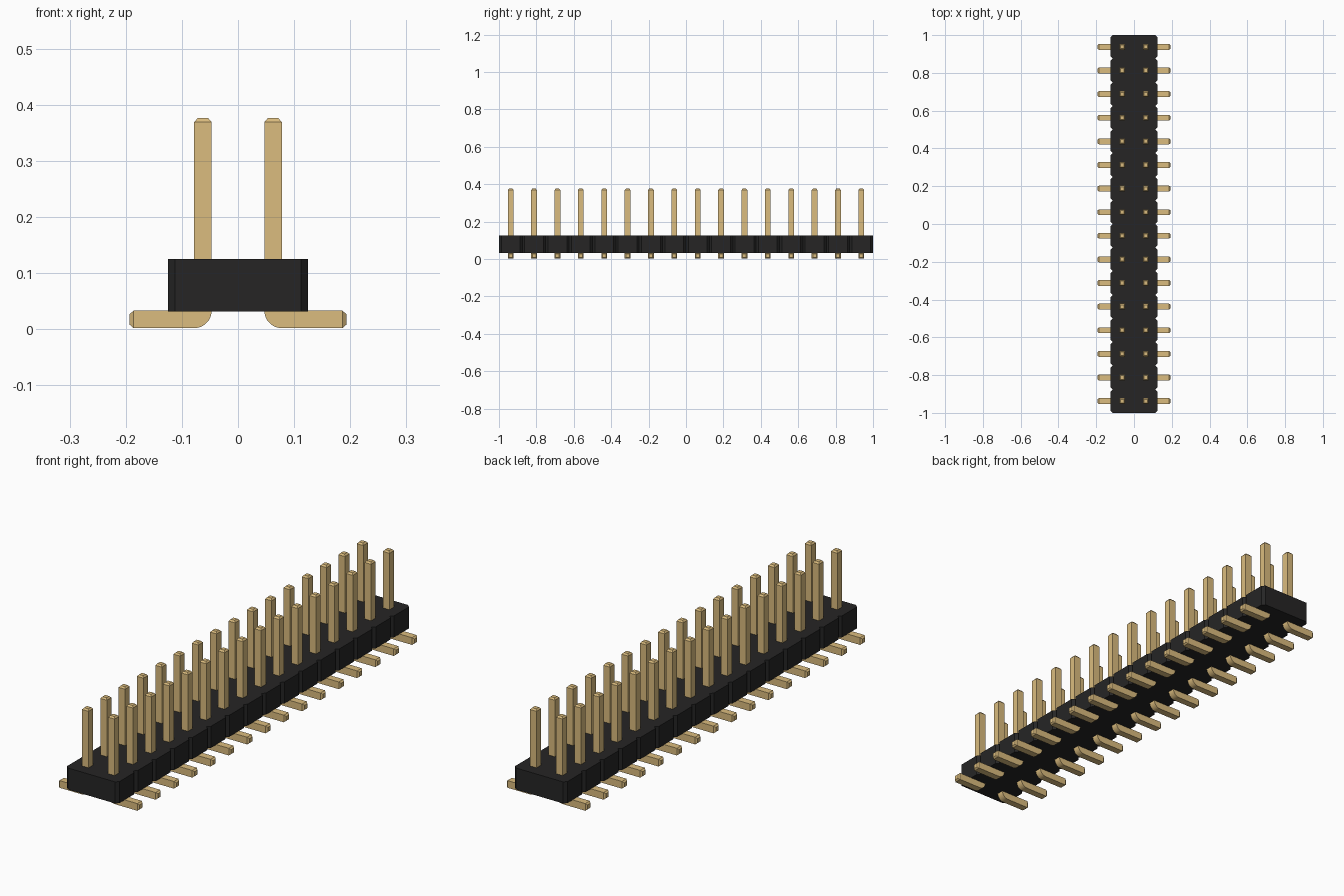
import bpy, bmesh, math
from mathutils import Vector

cube = bpy.data.objects.get("Cube")
if cube:
    bpy.data.objects.remove(cube, do_unlink=True)

ROWS = 16
PITCH = 2 / ROWS
CHAMFER = 0.0125
BASE_Z, TOP_Z = 0.032, 0.125      # housing bottom and top
PIN = 0.031                       # square pin thickness
PIN_OUT = 0.078                   # outer face of an upright pin
PIN_TOP, FOOT_END = 0.375, 0.193
TIP, TIP_INSET = 0.007, 0.006     # tapered pin ends


def material(name, color):
    m = bpy.data.materials.new(name)
    m.use_nodes = True
    rgba = (*color, 1)
    m.diffuse_color = rgba
    bsdf = next(n for n in m.node_tree.nodes if n.type == 'BSDF_PRINCIPLED')
    bsdf.inputs["Base Color"].default_value = rgba
    return m


def make_object(name, bm, mat):
    bmesh.ops.recalc_face_normals(bm, faces=bm.faces)
    mesh = bpy.data.meshes.new(name)
    bm.to_mesh(mesh)
    bm.free()
    mesh.materials.append(mat)
    ob = bpy.data.objects.new(name, mesh)
    bpy.context.collection.objects.link(ob)
    return ob


black = material("black plastic", (0.019, 0.0185, 0.0185))
gold = material("gold metal", (0.708, 0.504, 0.210))

# Housing: one block with chamfered notches between the rows
right_edge = []
for i in range(ROWS):
    y0, y1 = -1 + i * PITCH, -1 + (i + 1) * PITCH
    right_edge += [(0.125 - CHAMFER, y0), (0.125, y0 + CHAMFER),
                   (0.125, y1 - CHAMFER)]
right_edge.append((0.125 - CHAMFER, 1))
outline = right_edge + [(-x, y) for x, y in reversed(right_edge)]

bm = bmesh.new()
base = bm.faces.new([bm.verts.new((x, y, BASE_Z)) for x, y in outline])
grown = bmesh.ops.extrude_face_region(bm, geom=[base])["geom"]
bmesh.ops.translate(bm, vec=(0, 0, TOP_Z - BASE_Z),
                    verts=[v for v in grown if isinstance(v, bmesh.types.BMVert)])
make_object("housing", bm, black)

# Pin: square section swept down the post, round the elbow and along the foot
bm = bmesh.new()
pivot = Vector((PIN_OUT, 0, BASE_Z))


def section(origin, angle, inset=0.0):
    """Square ring; origin lies on the outer face, angle turns it to the foot."""
    across = Vector((-math.cos(angle), 0, -math.sin(angle)))
    h = PIN / 2 - inset
    return [bm.verts.new(origin + across * d + Vector((0, y, 0)))
            for d, y in ((inset, -h), (PIN - inset, -h), (PIN - inset, h), (inset, h))]


rings = [section(Vector((PIN_OUT, 0, PIN_TOP)), 0, TIP_INSET),
         section(Vector((PIN_OUT, 0, PIN_TOP - TIP)), 0)]
STEPS = 8
rings += [section(pivot, math.pi / 2 * k / STEPS) for k in range(STEPS + 1)]
rings += [section(Vector((FOOT_END - TIP, 0, BASE_Z)), math.pi / 2),
          section(Vector((FOOT_END, 0, BASE_Z)), math.pi / 2, TIP_INSET)]
for a, b in zip(rings, rings[1:]):
    for k in range(4):
        n = (k + 1) % 4
        bm.faces.new((a[k], a[n], b[n], b[k]))
bm.faces.new(rings[0])
bm.faces.new(rings[-1])
bmesh.ops.remove_doubles(bm, verts=bm.verts, dist=1e-5)
bmesh.ops.dissolve_degenerate(bm, edges=bm.edges, dist=1e-5)
bmesh.ops.translate(bm, verts=bm.verts, vec=(0, -1 + PITCH / 2, 0.001))
pins = make_object("pins", bm, gold)

bpy.ops.object.select_all(action='DESELECT')
pins.select_set(True)
bpy.context.view_layer.objects.active = pins
bpy.ops.object.shade_smooth_by_angle(angle=math.radians(25))

# Repeat along the strip, then mirror to the other column
array = pins.modifiers.new("rows", 'ARRAY')
array.count = ROWS
array.use_relative_offset = False
array.use_constant_offset = True
array.constant_offset_displace = (0, PITCH, 0)
mirror = pins.modifiers.new("columns", 'MIRROR')
mirror.use_axis = (True, False, False)
